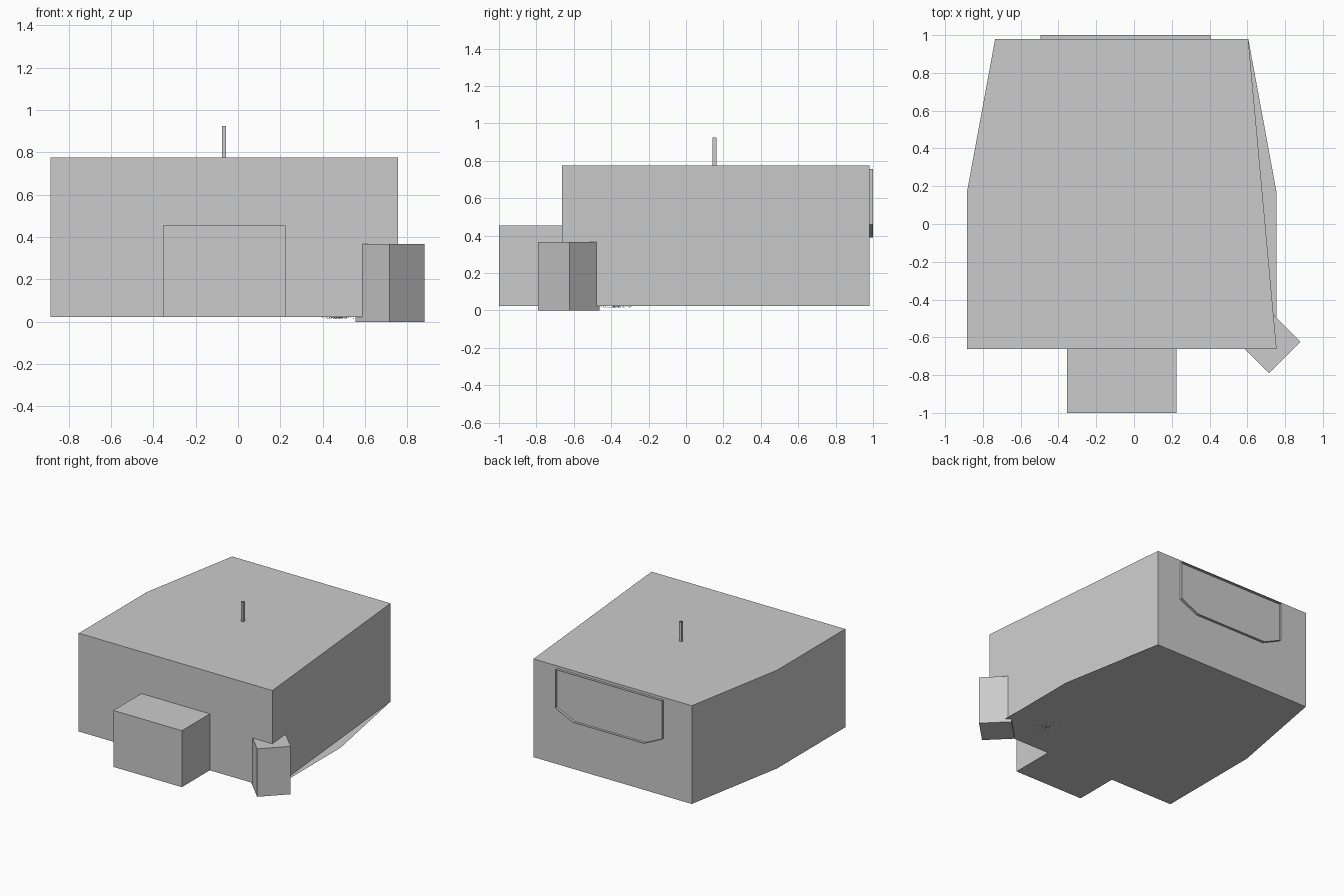
import bpy, math, random
from mathutils import Vector

if "Cube" in bpy.data.objects:
    bpy.data.objects.remove(bpy.data.objects["Cube"])

random.seed(4)
Z0, Z1 = 0.023, 0.775


def add_mesh(name, verts, faces):
    me = bpy.data.meshes.new(name)
    me.from_pydata(verts, [], faces)
    me.update()
    ob = bpy.data.objects.new(name, me)
    bpy.context.collection.objects.link(ob)
    return ob


def prism(name, outline, z0, z1, caps=True):
    """Vertical prism over a counter-clockwise xy outline."""
    n = len(outline)
    verts = [(x, y, z) for z in (z0, z1) for x, y in outline]
    faces = [(i, (i + 1) % n, n + (i + 1) % n, n + i) for i in range(n)]
    if caps:
        faces += [tuple(reversed(range(n))), tuple(range(n, 2 * n))]
    return add_mesh(name, verts, faces)


def rect(x0, x1, y0, y1):
    return [(x0, y0), (x1, y0), (x1, y1), (x0, y1)]


# main hall: tapering plan with a straight right wall
hall = [(-0.885, -0.662), (0.755, -0.662), (0.605, 0.98), (-0.735, 0.98), (-0.885, 0.165)]
prism("main_hall", hall, Z0, Z1)

# floor sliver that sticks out beyond the right wall
add_mesh("floor_ledge",
         [(0.755, -0.662, Z0), (0.755, 0.165, Z0), (0.605, 0.98, Z0)], [(0, 2, 1)])

# front porch block
prism("front_porch", rect(-0.355, 0.225, -1.0, -0.662), Z0, 0.455)

# corner block turned 45 degrees
prism("corner_block", [(0.555, -0.63), (0.715, -0.79), (0.882, -0.623), (0.722, -0.463)], 0.0, 0.367)

# open square roof post
prism("roof_post", rect(-0.076, -0.056, 0.143, 0.163), Z1, 0.925, caps=False)

# thin raised rim on the back wall, chamfered at the bottom
rim = [(-0.495, 0.755), (-0.495, 0.46), (-0.345, 0.39), (0.255, 0.39), (0.405, 0.46), (0.405, 0.755)]
n = len(rim)
add_mesh("back_window_rim",
         [(x, y, z) for y in (0.98, 1.0) for x, z in rim],
         [(i, n + i, n + (i + 1) % n, (i + 1) % n) for i in range(n)])

# scattered leaf scraps just under the floor near the corner block
verts, faces = [], []
for i in range(130):
    a, r = random.uniform(0, math.tau), abs(random.gauss(0, 0.5))
    r = min(r, 1.0)
    c = Vector((0.475 + 0.095 * r * math.cos(a), -0.385 + 0.095 * r * math.sin(a),
                Z0 - random.uniform(0.001, 0.007)))
    t = random.uniform(0, math.tau)
    u = Vector((math.cos(t), math.sin(t), random.uniform(-0.3, 0.3))) * 0.009
    v = Vector((-math.sin(t), math.cos(t), random.uniform(-0.5, 0.5))) * 0.003
    k = len(verts)
    verts += [c - u, c + v, c + u]
    faces.append((k, k + 1, k + 2))
add_mesh("leaf_scraps", verts, faces)
